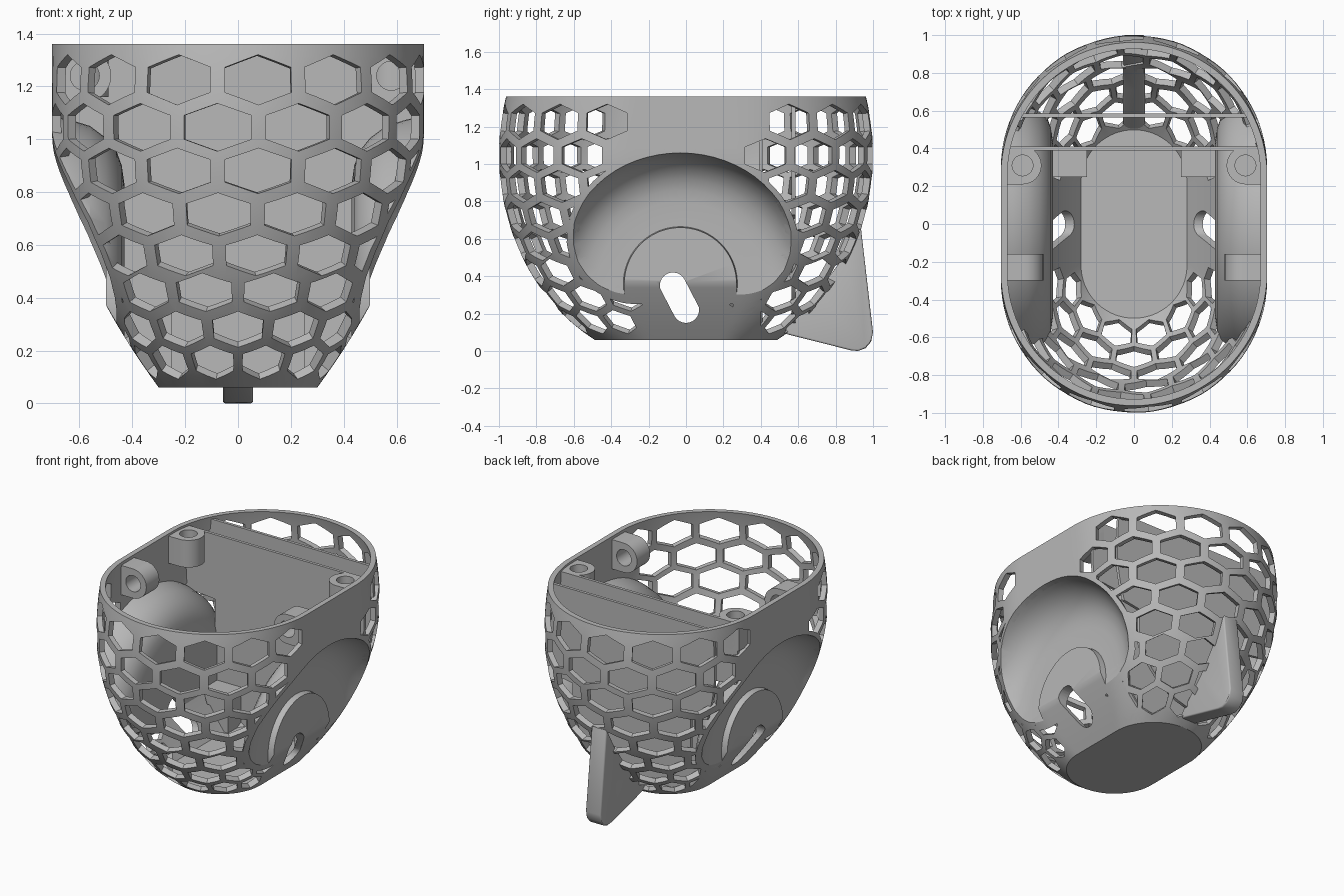
import bpy, bmesh
from math import sin, cos, pi, sqrt, radians
from mathutils import Vector

if "Cube" in bpy.data.objects:
    bpy.data.objects.remove(bpy.data.objects["Cube"])

grey = bpy.data.materials.new("plain_grey")
grey.use_nodes = True
colour = (0.48, 0.48, 0.48, 1)
grey.diffuse_color = colour
grey.node_tree.nodes["Principled BSDF"].inputs["Base Color"].default_value = colour

BASE, RIM, FLOOR = 0.06, 1.36, 0.1
WELL_Y, WELL_Z = -0.03, 0.36


# --- helpers ---
def make(name, bm):
    bmesh.ops.recalc_face_normals(bm, faces=bm.faces)
    mesh = bpy.data.meshes.new(name)
    bm.to_mesh(mesh)
    bm.free()
    mesh.materials.append(grey)
    obj = bpy.data.objects.new(name, mesh)
    bpy.context.collection.objects.link(obj)
    return obj


def bake(obj):
    graph = bpy.context.evaluated_depsgraph_get()
    mesh = bpy.data.meshes.new_from_object(obj.evaluated_get(graph))
    obj.modifiers.clear()
    obj.data = mesh


def cut(obj, tool, mode="DIFFERENCE"):
    mod = obj.modifiers.new("cut", "BOOLEAN")
    mod.operation, mod.solver, mod.object = mode, "EXACT", tool
    bake(obj)


def drop(*objs):
    for obj in objs:
        bpy.data.objects.remove(obj)


def loft(name, rings):
    """Closed solid through rings of equal point count."""
    bm = bmesh.new()
    loops = [[bm.verts.new(p) for p in ring] for ring in rings]
    n = len(loops[0])
    for a, b in zip(loops, loops[1:]):
        for i in range(n):
            j = (i + 1) % n
            bm.faces.new((a[i], a[j], b[j], b[i]))
    bm.faces.new(loops[0][::-1])
    bm.faces.new(loops[-1])
    return make(name, bm)


def prism(name, outline, place, lo, hi):
    return loft(name, [[place(u, v, d) for u, v in outline] for d in (lo, hi)])


def circle(cu, cv, r, n=32):
    return [(cu + r * cos(2 * pi * i / n), cv + r * sin(2 * pi * i / n)) for i in range(n)]


# --- body form: rounded slot section that narrows toward the base ---
def halves(z, inset=0.0):
    t = max(0.0, (1.05 - z) / 0.99)
    y = sqrt(max(0.0, 1 - ((z - 1.05) / 1.135) ** 2))
    x = 0.705 - 0.405 * t ** 1.8
    off = inset * (1 + 0.4 * t)
    return x - off, y - off


def surface(angle, z, inset=0.0):
    x, y = halves(z, inset)
    s, c, straight = abs(sin(angle)), abs(cos(angle)), y - x
    under = x * x - (straight * s) ** 2
    r = straight * c + sqrt(under) if under > 0 else 0
    if r * c < straight:
        r = x / s
    return Vector((r * sin(angle), -r * cos(angle), z))


def body(name, lo, hi, inset, rows=28, n=120):
    return loft(name, [[surface(2 * pi * i / n, lo + (hi - lo) * k / rows, inset)
                        for i in range(n)] for k in range(rows + 1)])


def lathe(name, profile, side, n=72):
    return loft(name, [[(side * x, WELL_Y + y, WELL_Z + z) for y, z in circle(0, 0, r, n)]
                       for x, r in profile])


outer = body("outer_form", BASE, RIM, 0)
shell = body("perforated_shell", BASE, RIM, 0)
inner = body("inner_form", FLOOR, RIM + 0.03, 0.035)
cut(shell, inner)

# --- honeycomb openings, twenty per row, left out on the plain sides ---
bm = bmesh.new()
row_heights = [1.225, 1.045, 0.88, 0.715, 0.56, 0.42, 0.28, 0.155]
for row, z in enumerate(row_heights):
    half = 0.095 - 0.0045 * row
    phase = (4.5 if row % 2 == 0 else -4.5) - (4.5 if row > 4 else 0)
    for k in range(20):
        a = radians(phase + 18 * k)
        mid = surface(a, z)
        if abs(mid.y) < 0.31:
            continue
        normal = (surface(a + 0.02, z) - surface(a - 0.02, z)).cross(
            surface(a, z + 0.02) - surface(a, z - 0.02)).normalized()
        corners = [surface(a + radians(8.5) * sin(pi * i / 3), z + half * cos(pi * i / 3))
                   for i in range(6)]
        outside = [bm.verts.new(p + normal * 0.05) for p in corners]
        inside = [bm.verts.new(p - normal * 0.065) for p in corners]
        bm.faces.new(outside)
        bm.faces.new(inside[::-1])
        for i in range(6):
            j = (i + 1) % 6
            bm.faces.new((outside[i], inside[i], inside[j], outside[j]))
holes = make("honeycomb_cutter", bm)
cut(shell, holes)
drop(holes, inner)

parts = [shell]

# --- wheel wells with raised hubs and a slanted slot ---
well_profile = [(0.5, 0.01), (0.5, 0.3), (0.46, 0.305), (0.46, 0.44), (0.467, 0.5),
                (0.485, 0.56), (0.52, 0.61), (0.57, 0.655), (0.64, 0.685), (0.8, 0.72)]
liner_profile = [(0.43, 0.01), (0.43, 0.47), (0.44, 0.54), (0.46, 0.595), (0.5, 0.645),
                 (0.56, 0.69), (0.64, 0.715), (0.78, 0.74)]
slot = []
for i in range(24):
    a = 2 * pi * i / 24 + radians(28)
    end = (-0.07, 0.35) if i < 12 else (0, 0.22)
    slot.append((end[0] + 0.07 * cos(a), end[1] + 0.07 * sin(a)))

for side, label in ((1, "left"), (-1, "right")):
    well = lathe("well_cutter", well_profile, side)
    liner = lathe(label + "_wheel_well", liner_profile, side)
    cut(liner, outer, "INTERSECT")
    cut(liner, well)
    cut(shell, well)
    slot_cutter = prism("slot_cutter", slot, lambda u, v, d: (side * d, u, v), 0.2, 0.8)
    cut(liner, slot_cutter)
    cut(shell, slot_cutter)
    drop(well, slot_cutter)
    parts.append(liner)

    # Mounting brackets: half-round block against the wall with a screw hole
    def bracket(name, cx, cv, place, lo, hi, hole_lo, hole_hi):
        arc = [(cx - 0.1 * sin(pi * i / 16), cv + 0.1 * cos(pi * i / 16)) for i in range(17)]
        block = prism(name, arc + [(0.685, cv - 0.1), (0.685, cv + 0.1)], place, lo, hi)
        drill = prism("drill", circle(cx, cv, 0.055), place, hole_lo, hole_hi)
        cut(block, drill)
        drop(drill)
        parts.append(block)

    bracket(label + "_rear_post", 0.59, 0.31, lambda u, v, d: (side * u, v, d),
            1.16, 1.345, 1.2, 1.4)
    bracket(label + "_front_lug", 0.58, 1.24, lambda u, v, d: (side * u, d, v),
            -0.3, -0.16, -0.4, 0)

    # Low support block in front of the divider
    support = prism(label + "_support", [(0.25, 0.25), (0.44, 0.25), (0.44, 0.4), (0.25, 0.4)],
                    lambda u, v, d: (side * u, v, d), 0.08, 0.36)
    cut(support, outer, "INTERSECT")
    parts.append(support)


# --- two thin divider walls that follow the inside of the body ---
def divider(name, y):
    edge = []
    for k in range(64):
        z = FLOOR - 0.01 + (RIM - 0.005 - FLOOR) * k / 63
        x, length = halves(z, 0.02)
        under = x * x - max(0.0, y - (length - x)) ** 2
        if y > length or under <= 0.0004:
            continue
        width = sqrt(under)
        if (y - WELL_Y) ** 2 + (z - WELL_Z) ** 2 < 0.7 ** 2:
            width = min(width, 0.445)
        edge.append((width, z))
    outline = edge + [(-w, z) for w, z in reversed(edge)]
    parts.append(prism(name, outline, lambda u, v, d: (u, d, v), y - 0.01, y + 0.01))


divider("front_divider", 0.4)
divider("rear_divider", 0.575)

# --- tail fin under the back ---
fin = [(0.5, 0.1), (0.88, 0.004), (0.92, 0), (0.96, 0.015), (0.99, 0.05), (1.0, 0.1),
       (0.935, 0.66), (0.92, 0.64), (0.84, 0.5), (0.71, 0.32)]
tail = prism("tail_fin", fin, lambda u, v, d: (d, u, v), -0.057, 0.057)
bevel = tail.modifiers.new("soft_edges", "BEVEL")
bevel.width, bevel.segments, bevel.angle_limit = 0.02, 3, radians(50)
bake(tail)
parts.append(tail)
drop(outer)

# --- shading ---
bpy.ops.object.select_all(action="DESELECT")
for part in parts:
    part.select_set(True)
bpy.context.view_layer.objects.active = shell
bpy.ops.object.shade_smooth_by_angle(angle=radians(30))
